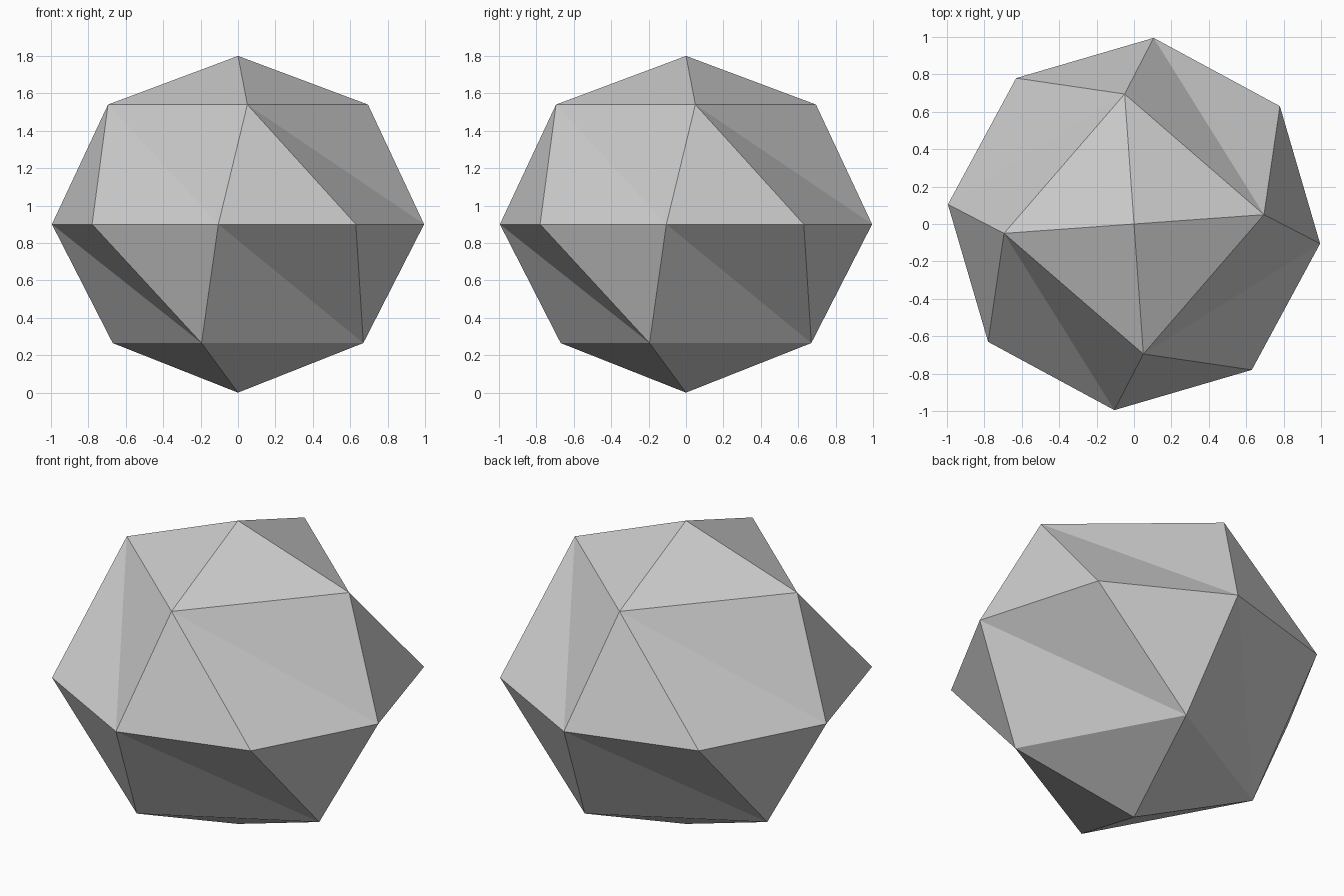
import bpy, bmesh
from math import pi
from mathutils import Matrix, Vector

cube = bpy.data.objects.get("Cube")
if cube:
    bpy.data.objects.remove(cube, do_unlink=True)

# One plain grey for the whole solid
grey = bpy.data.materials.new("plain_grey")
grey.use_nodes = True
colour = (0.6, 0.6, 0.6, 1)
grey.diffuse_color = colour
grey.node_tree.nodes["Principled BSDF"].inputs["Base Color"].default_value = colour

bm = bmesh.new()


def ring(x, y, z):
    """Four vertices, each a quarter turn clockwise from the last."""
    return [bm.verts.new(Matrix.Rotation(-k * pi / 2, 3, "Z") @ Vector((x, y, z)))
            for k in range(4)]


def cap(tip, inner, outer, between):
    """Triangles from the tip down to the eight-sided middle ring."""
    for k in range(4):
        n = (k + 1) % 4
        for tri in ((tip, inner[k], inner[n]),
                    (inner[k], inner[n], outer[n]),
                    (inner[k], outer[k], between[k]),
                    (inner[k], between[k], outer[n])):
            bm.faces.new(tri)


# Middle ring of eight points, shared by both caps
wide = ring(0.105, 0.995, 0.9)
narrow = ring(0.78, 0.63, 0.9)

# Upper and lower caps, twisted differently
cap(bm.verts.new((0, 0, 1.8)), ring(0.695, 0.05, 1.54), wide, narrow)
cap(bm.verts.new((0, 0, 0)), ring(0.195, 0.67, 0.265), wide, narrow)
bmesh.ops.recalc_face_normals(bm, faces=bm.faces[:])

mesh = bpy.data.meshes.new("faceted_ball")
bm.to_mesh(mesh)
bm.free()
mesh.materials.append(grey)
ball = bpy.data.objects.new("faceted_ball", mesh)
bpy.context.collection.objects.link(ball)
